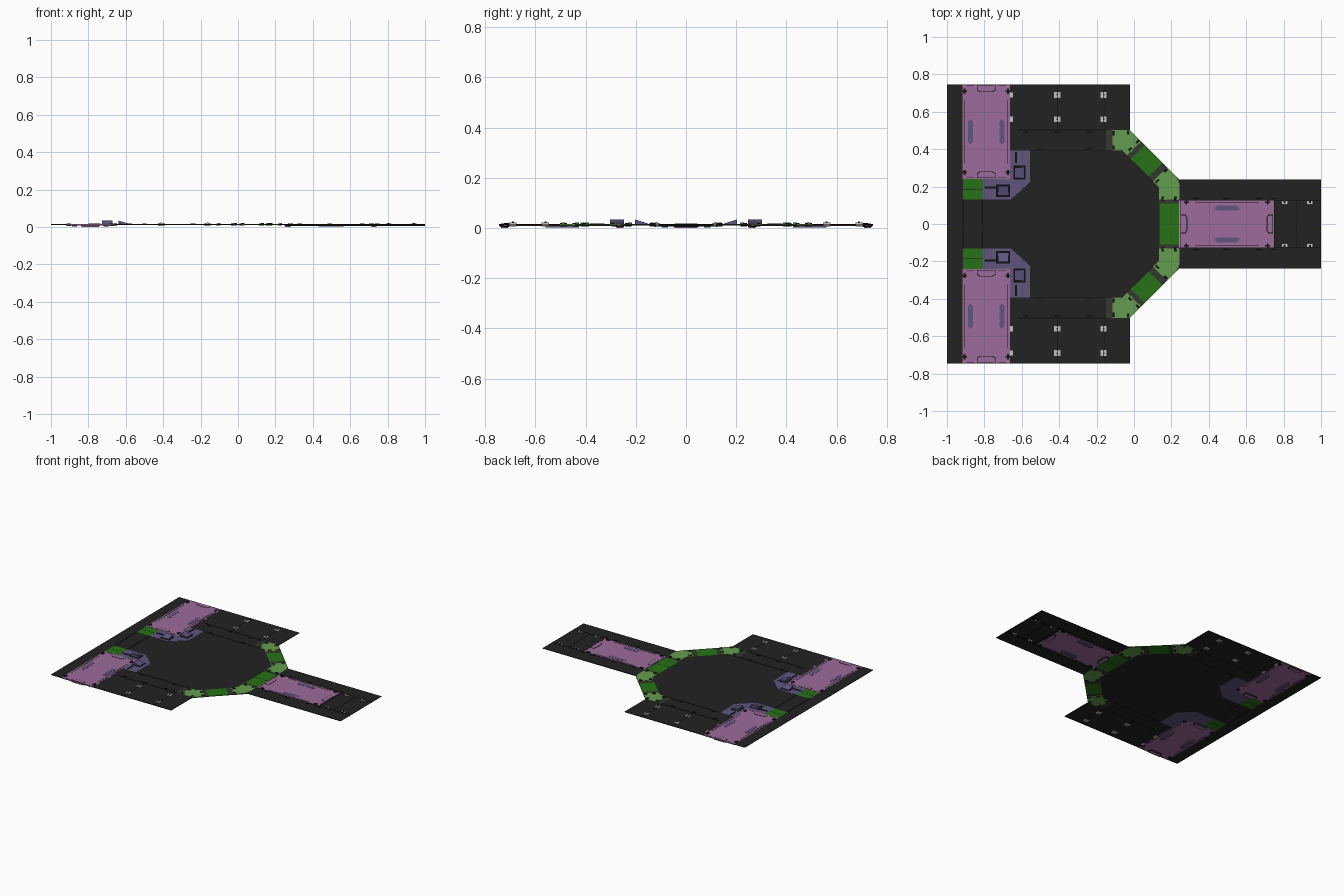
import bpy, bmesh
from math import pi
from mathutils import Matrix, Vector

if "Cube" in bpy.data.objects:
    bpy.data.objects.remove(bpy.data.objects["Cube"])


def material(name, r, g, b):
    m = bpy.data.materials.new(name)
    m.use_nodes = True
    m.diffuse_color = (r, g, b, 1)
    m.node_tree.nodes["Principled BSDF"].inputs["Base Color"].default_value = (r, g, b, 1)
    return m


BLACK = material("charcoal", .016, .016, .016)
SEAM = material("seam black", .005, .005, .005)
TRIM = material("dark olive trim", .035, .04, .028)
PINK = material("mauve", .34, .145, .33)
SLATE = material("slate purple", .115, .09, .21)
GREEN = material("deep green", .02, .17, .008)
LIGHT = material("light green", .13, .34, .08)
GREY = material("light grey", .55, .55, .55)
LOW, TOP = .011, .015          # main deck underside and surface


def prism(name, pts, mat, z0=LOW, z1=TOP, frame=Matrix()):
    """Extrude a flat outline between two heights, placed by a frame."""
    bm = bmesh.new()
    face = bm.faces.new([bm.verts.new((x, y, z0)) for x, y in pts])
    up = bmesh.ops.extrude_face_region(bm, geom=[face])["geom"]
    for v in up:
        if isinstance(v, bmesh.types.BMVert):
            v.co.z = z1
    bm.transform(frame)
    bmesh.ops.recalc_face_normals(bm, faces=bm.faces)
    mesh = bpy.data.meshes.new(name)
    bm.to_mesh(mesh)
    bm.free()
    mesh.materials.append(mat)
    ob = bpy.data.objects.new(name, mesh)
    bpy.context.collection.objects.link(ob)
    return ob


def box(name, x0, x1, y0, y1, mat, z0=LOW, z1=TOP, frame=Matrix()):
    return prism(name, [(x0, y0), (x1, y0), (x1, y1), (x0, y1)], mat, z0, z1, frame)


def place(x, y, angle=0):
    return Matrix.Translation((x, y, 0)) @ Matrix.Rotation(angle, 4, "Z")


def equipment_panel(label, frame):
    """Mauve panel, long along its own x, with handles, latches and rails."""
    L, W = .252, .126
    prism(label + "_panel", [(-L, -W), (L, -W), (L, W), (-L, W)], PINK, .009, .0155, frame)
    for s in (-1, 1):
        # recessed handle showing on both faces
        slot = [(-.066, -.004), (-.052, -.013), (.052, -.013), (.066, -.004),
                (.066, .004), (.052, .013), (-.052, .013), (-.066, .004)]
        prism(label + "_handle", [(x, y + s * .085) for x, y in slot], SLATE, .003, .0165, frame)
        # end latch
        latch = [(L - .005, -.05), (L - .03, -.05), (L - .04, -.035),
                 (L - .04, .035), (L - .03, .05), (L - .005, .05)]
        prism(label + "_latch_edge", [(s * x, y) for x, y in latch], SEAM, .004, .0162, frame)
        prism(label + "_latch", [(s * (x - .0025) if x > L - .01 else s * (x + .0035), y * .93)
                                 for x, y in latch], PINK, 0, .0172, frame)
        # side rail and end rail lines
        box(label + "_side_rail", -.17, .17, s * W - .0015 - s * .012, s * W + .0015 - s * .012,
            SEAM, .0085, .0165, frame)
        for t in (-1, 1):
            f = frame @ place(s * (L - .035), t * (W - .01))
            box(label + "_corner_clip", -.014, .014, -.005, .005, SEAM, .006, .019, f)
            box(label + "_corner_peg", -.004, .004, -.012, .012, SEAM, .006, .018, f)
            box(label + "_end_seam", s * (L - .006) - .001, s * (L - .006) + .001,
                t * .085 - .02, t * .085 + .02, SEAM, .0085, .0165, frame)


def clip(x, y):
    """Light grey four-lobed floor fastener."""
    f = place(x, y)
    for s in (-1, 1):
        box("fastener_lobe", s * .01 - .007, s * .01 + .007, -.015, .015, GREY, .006, .021, f)
    box("fastener_bridge", -.01, .01, -.007, .007, GREY, .006, .022, f)
    box("fastener_core", -.004, .004, -.004, .004, SEAM, .006, .025, f)


def wedge(name, frame):
    """Slate housing whose top falls to one side, on a dark outline."""
    box(name + "_outline", -.037, .037, -.033, .033, SEAM, TOP, .0165, frame)
    ob = box(name, -.028, .028, -.024, .026, SLATE, TOP, .034, frame)
    inv = frame.inverted()
    for v in ob.data.vertices:
        if v.co.z > .03 and (inv @ Vector(v.co)).y < 0:
            v.co.z = .019


# Central floor and spine
half = [(.135, .2), (-.06, .39), (-.555, .393), (-.555, .225), (-.66, .13), (-.81, .13)]
prism("central_floor", half + [(x, -y) for x, y in reversed(half)], BLACK)
box("outer_left_strip", -1, -.915, -.745, .745, BLACK)
box("left_bridge", -.915, -.81, -.13, .13, BLACK)
for x in (-.915, -.81):
    box("bridge_seam", x - .003, x + .003, -.13, .13, SEAM, .01, .0165)

# Right arm
equipment_panel("arm", place(.497, 0))
box("arm_end_floor", .749, 1, -.126, .126, BLACK)
box("arm_end_seam", .748, .754, -.126, .126, SEAM, .006, .0165)
box("arm_mid_seam", .866, .869, -.126, .126, SEAM, .006, .016)
box("middle_ring_block", .135, .243, -.11, .11, GREEN)
box("middle_ring_line", .135, .243, -.001, .001, SEAM, .0105, .0155)

for s in (-1, 1):
    def m(pts):
        return [(x, s * y) for x, y in pts]

    def rect(name, x0, x1, y0, y1, mat, z0=LOW, z1=TOP):
        return box(name, x0, x1, min(s * y0, s * y1), max(s * y0, s * y1), mat, z0, z1)

    # Arm side floor
    rect("arm_side_floor", .243, 1, .126, .237, BLACK)
    rect("arm_side_seam", .25, 1, .126, .129, SEAM, .006, .0165)
    for x in (.33, .49, .665, .745):
        rect("arm_side_stud", x - .012, x + .012, .131, .141, SEAM, .01, .019)
    for x in (.805, .94):
        rect("arm_fastener", x - .015, x + .015, .107, .122, GREY, .005, .019)
        rect("arm_fastener_core", x - .005, x + .005, .112, .126, SEAM, .004, .022)

    # Wing floors
    rect("wing_floor", -.665, -.022, .503, .745, BLACK)
    rect("wing_walkway", -.665, -.15, .393, .503, BLACK)
    rect("wing_walkway_seam", -.62, -.15, .501, .504, SEAM, .01, .0165)
    rect("floor_edge_seam", -.555, -.06, .39, .394, SEAM, .01, .0165)
    for x in (-.41, -.16):
        rect("wing_panel_seam", x - .0015, x + .0015, .503, .745, SEAM, .0105, .0158)
        for y in (.56, .69):
            clip(x + (0 if x < -.3 else -.003), s * y)
    for y in (.56, .69):
        rect("wing_edge_fastener", -.662, -.648, y - .014, y + .014, GREY, .006, .021)
    for x in (-.58, -.41, -.24):
        rect("walkway_stud", x - .013, x + .013, .487, .497, SEAM, .01, .019)
    for x in (-.5, -.24):
        rect("walkway_inner_stud", x - .01, x + .01, .398, .406, SEAM, .01, .018)

    # Wing equipment panel, green block and slate corner
    equipment_panel("wing", place(-.79, s * .493, pi / 2))
    rect("left_green_block", -.915, -.81, .13, .241, GREEN)
    rect("left_green_line", -.915, -.81, .184, .186, SEAM, .0105, .0155)
    prism("slate_corner", m([(-.81, .13), (-.66, .13), (-.555, .225), (-.555, .393),
                             (-.665, .393), (-.665, .241), (-.81, .241)]), SLATE, .01, .0155)
    wedge("corner_housing", place(-.70, s * .178, 0 if s > 0 else pi))
    wedge("corner_housing", place(-.612, s * .275, pi / 2))
    rect("corner_dark_pad", -.80, -.735, .19, .2, SEAM, TOP, .018)
    rect("corner_dark_pad", -.635, -.625, .325, .385, SEAM, TOP, .018)

    # Ring: trim, light corners and diagonal green block
    rect("ring_end_trim", -.15, -.115, .391, .503, TRIM)
    prism("outer_ring_corner", m([(-.115, .391), (-.115, .503), (-.022, .503), (.038, .443),
                                  (-.037, .368), (-.06, .391)]), LIGHT, .01, .0165)
    prism("ring_trim", m([(.038, .443), (.058, .423), (-.018, .349), (-.037, .368)]), TRIM)
    prism("diagonal_ring_block", m([(.058, .423), (.153, .328), (.077, .254), (-.018, .349)]), GREEN)
    prism("ring_trim", m([(.153, .328), (.178, .303), (.102, .229), (.077, .254)]), TRIM)
    prism("inner_ring_corner", m([(.178, .303), (.222, .259), (.243, .215), (.243, .13),
                                  (.135, .13), (.135, .196), (.102, .229)]), LIGHT, .01, .0165)
    prism("ring_trim_wedge", m([(.222, .259), (.243, .237), (.243, .215)]), TRIM)
    rect("ring_trim", .135, .243, .11, .13, TRIM)

    # Dark latch teeth on the ring corners
    for x, y, a in ((-.02, .40, -pi / 4), (.02, .44, -pi / 4), (.125, .23, -pi / 4),
                    (.17, .285, -pi / 4), (.155, .135, 0), (.222, .135, 0),
                    (-.108, .41, 0), (-.108, .485, 0), (-.03, .49, 0)):
        f = place(x, s * y, s * a)
        box("ring_tooth", -.007, .007, -.011, .011, SEAM, .007, .02, f)
        box("ring_tooth_cap", .004, .014, -.006, .006, LIGHT, .008, .021, f)
